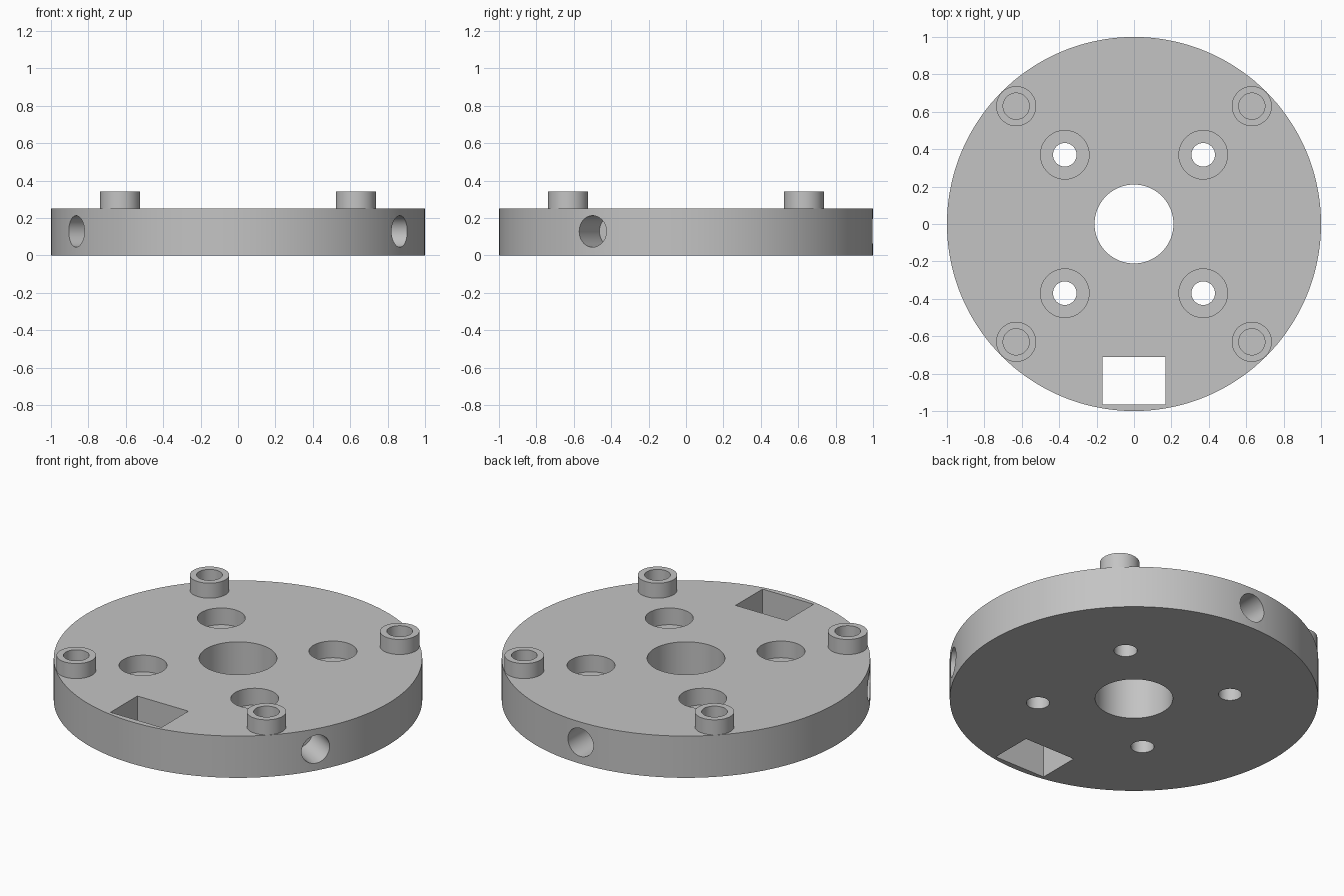
import bpy
from math import cos, sin, radians
from mathutils import Vector

cube = bpy.data.objects.get("Cube")
if cube:
    bpy.data.objects.remove(cube, do_unlink=True)

GREY = (0.55, 0.55, 0.55, 1)
metal = bpy.data.materials.new("plain grey")
metal.use_nodes = True
metal.diffuse_color = GREY
metal.node_tree.nodes["Principled BSDF"].inputs["Base Color"].default_value = GREY

THICK = 0.25      # plate thickness
BOSS_TOP = 0.34


def finish(name):
    ob = bpy.context.object
    ob.name = name
    ob.data.materials.append(metal)
    return ob


def cylinder(name, radius, start, end, sides=64):
    """Cylinder running between two points."""
    a, b = Vector(start), Vector(end)
    bpy.ops.mesh.primitive_cylinder_add(
        vertices=sides, radius=radius, depth=(b - a).length, location=(a + b) / 2,
        rotation=(b - a).to_track_quat('Z', 'Y').to_euler())
    return finish(name)


def upright(name, radius, x, y, low, high, sides=64):
    return cylinder(name, radius, (x, y, low), (x, y, high), sides)


def box(name, center, size):
    bpy.ops.mesh.primitive_cube_add(size=1, location=center)
    bpy.context.object.scale = size
    return finish(name)


def cut(target, cutters):
    """Subtract each cutter, then discard it."""
    for cutter in cutters:
        cutter.hide_render = True
        mod = target.modifiers.new("cut", 'BOOLEAN')
        mod.operation = 'DIFFERENCE'
        mod.solver = 'EXACT'
        mod.object = cutter
        bpy.context.view_layer.objects.active = target
        bpy.ops.object.modifier_apply(modifier=mod.name)
        bpy.data.objects.remove(cutter, do_unlink=True)


def smooth(ob):
    bpy.ops.object.select_all(action='DESELECT')
    ob.select_set(True)
    bpy.context.view_layer.objects.active = ob
    bpy.ops.object.shade_smooth_by_angle(angle=radians(30))


corners = [(sx, sy) for sx in (-1, 1) for sy in (-1, 1)]

# Round plate with centre bore and rectangular slot
plate = upright("round_plate", 1, 0, 0, 0, THICK, 144)
cutters = [
    upright("centre_bore_cutter", 0.211, 0, 0, -0.1, 0.5, 96),
    box("slot_cutter", (0, -0.838, 0.125), (0.338, 0.255, 1)),
]

# Four counterbored screw holes
for sx, sy in corners:
    x, y = 0.37 * sx, 0.37 * sy
    cutters.append(upright("counterbore_cutter", 0.13, x, y, 0.15, 0.5))
    cutters.append(upright("screw_hole_cutter", 0.063, x, y, -0.1, 0.4))

# Three blind holes drilled into the rim
for degrees in (90, 210, 330):
    c, s = cos(radians(degrees)), sin(radians(degrees))
    cutters.append(cylinder("rim_hole_cutter", 0.084,
                            (0.78 * c, 0.78 * s, 0.128), (1.2 * c, 1.2 * s, 0.128)))

cut(plate, cutters)
smooth(plate)

# Four hollow bosses standing on the plate
for sx, sy in corners:
    x, y = 0.63 * sx, 0.63 * sy
    name = ("back" if sy > 0 else "front") + ("_left" if sx > 0 else "_right") + "_boss"
    boss = upright(name, 0.107, x, y, THICK, BOSS_TOP)
    cut(boss, [upright("boss_bore_cutter", 0.07, x, y, 0.1, 0.5)])
    smooth(boss)
